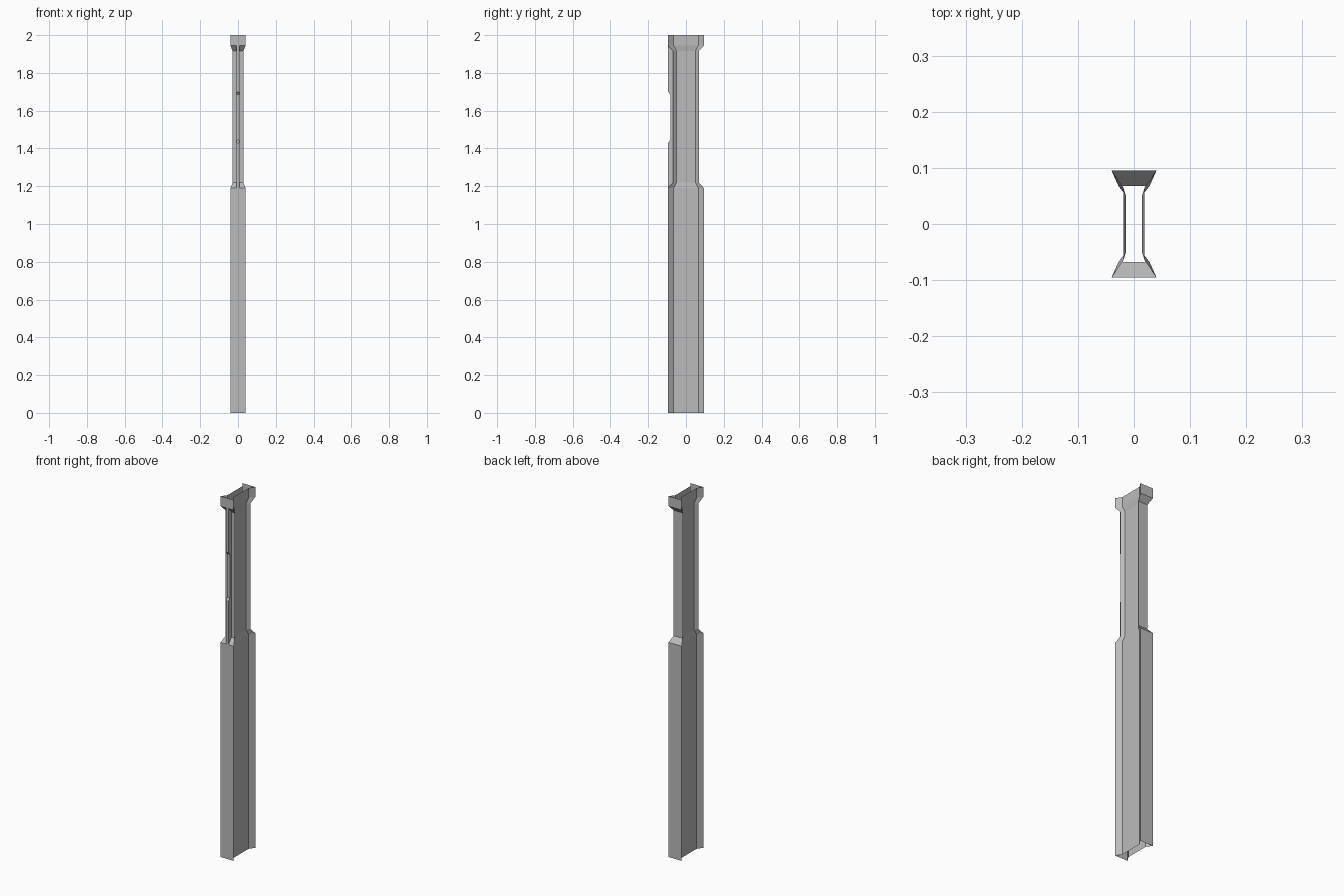
import bpy
import bmesh

cube = bpy.data.objects.get("Cube")
if cube:
    bpy.data.objects.remove(cube, do_unlink=True)

grey = bpy.data.materials.new("concrete_grey")
grey.use_nodes = True
colour = (0.5, 0.5, 0.5, 1)
grey.diffuse_color = colour
grey.node_tree.nodes["Principled BSDF"].inputs["Base Color"].default_value = colour


def finish(name, bm):
    bmesh.ops.recalc_face_normals(bm, faces=bm.faces)
    mesh = bpy.data.meshes.new(name)
    bm.to_mesh(mesh)
    bm.free()
    mesh.materials.append(grey)
    obj = bpy.data.objects.new(name, mesh)
    bpy.context.collection.objects.link(obj)
    return obj


def section(flange_x, flange_y, web_x, web_y):
    """Dogbone outline: two wide flanges joined by a narrow web."""
    quarter = [(flange_x, flange_y), (web_x, web_y)]
    right = quarter + [(x, -y) for x, y in reversed(quarter)]
    return right + [(-x, -y) for x, y in right]


# Pillar: open shell lofted through wide base, slim shaft and wide head
wide = section(0.04, 0.095, 0.019, 0.065)
slim = section(0.028, 0.068, 0.014, 0.05)
levels = [(0, wide), (1.19, wide), (1.22, slim),
          (1.915, slim), (1.945, wide), (2, wide)]
bm = bmesh.new()
rings = [[bm.verts.new((x, y, z)) for x, y in outline] for z, outline in levels]
for low, high in zip(rings, rings[1:]):
    for i in range(len(low)):
        j = (i + 1) % len(low)
        bm.faces.new((low[i], low[j], high[j], high[i]))
finish("pillar_shell", bm)

# Front rib: notched side profile extruded across x
half = 0.008
profile = [(-0.068, 1.22), (-0.095, 1.19), (-0.095, 1.43), (-0.083, 1.445),
           (-0.083, 1.685), (-0.095, 1.7), (-0.095, 1.945), (-0.068, 1.915)]
bm = bmesh.new()
side = bm.faces.new([bm.verts.new((-half, y, z)) for y, z in profile])
extruded = bmesh.ops.extrude_face_region(bm, geom=[side], use_keep_orig=True)
moved = [g for g in extruded["geom"] if isinstance(g, bmesh.types.BMVert)]
bmesh.ops.translate(bm, verts=moved, vec=(2 * half, 0, 0))
finish("front_rib", bm)
